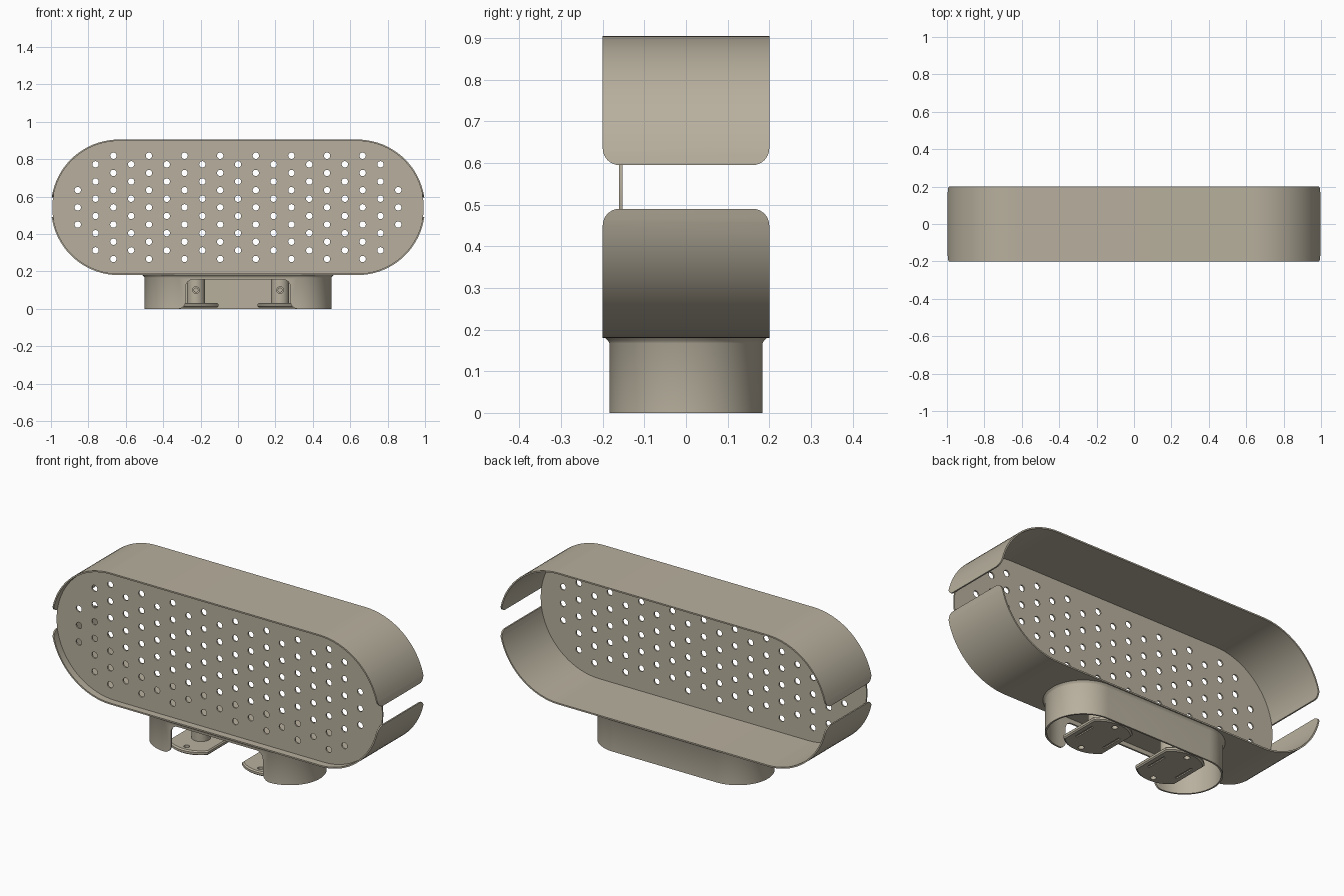
import bpy, bmesh, math
from mathutils import Matrix

if "Cube" in bpy.data.objects:
    bpy.data.objects.remove(bpy.data.objects["Cube"])

CZ, R, HALF = 0.5425, 0.3625, 0.6375      # shell centre height, end radius, half straight

mat = bpy.data.materials.new("warm_grey_tan")
mat.diffuse_color = (0.479, 0.434, 0.342, 1)
mat.use_nodes = True
mat.node_tree.nodes["Principled BSDF"].inputs["Base Color"].default_value = mat.diffuse_color


def finish(name, bm):
    bmesh.ops.recalc_face_normals(bm, faces=bm.faces)
    me = bpy.data.meshes.new(name)
    bm.to_mesh(me)
    bm.free()
    ob = bpy.data.objects.new(name, me)
    me.materials.append(mat)
    bpy.context.collection.objects.link(ob)
    return ob


def select(ob):
    bpy.ops.object.select_all(action='DESELECT')
    ob.select_set(True)
    bpy.context.view_layer.objects.active = ob


def smooth(ob):
    select(ob)
    bpy.ops.object.shade_smooth_by_angle(angle=math.radians(30))


def cut(ob, cutter):
    cutter.hide_render = True
    m = ob.modifiers.new("cut", 'BOOLEAN')
    m.object, m.operation, m.solver = cutter, 'DIFFERENCE', 'EXACT'
    select(ob)
    bpy.ops.object.modifier_apply(modifier=m.name)
    bpy.data.objects.remove(cutter)


def stadium(r, half, n=40):
    pts = []
    for side in (1, -1):
        for i in range(n + 1):
            a = -math.pi / 2 + math.pi * i / n
            pts.append((side * (half + r * math.cos(a)), side * r * math.sin(a)))
    return pts


def loft(name, loops, closed):
    """Skin a list of equal-length 3D loops; either wrap around or cap the ends."""
    bm = bmesh.new()
    vs = [[bm.verts.new(p) for p in lp] for lp in loops]
    k, n = len(vs), len(vs[0])
    for j in range(k if closed else k - 1):
        a, b = vs[j], vs[(j + 1) % k]
        for i in range(n):
            bm.faces.new((a[i], a[(i + 1) % n], b[(i + 1) % n], b[i]))
    if not closed:
        bm.faces.new(vs[0])
        bm.faces.new(vs[-1])
    return finish(name, bm)


def cylinder(bm, r, depth, matrix, seg=24):
    bmesh.ops.create_cone(bm, cap_ends=True, segments=seg, radius1=r, radius2=r,
                          depth=depth, matrix=matrix)


def along_y(x, y, z):
    return Matrix.Translation((x, y, z)) @ Matrix.Rotation(math.pi / 2, 4, 'X')


# outer stadium sleeve
T = 0.008
sleeve = loft("outer_sleeve",
              [[(x, y, CZ + z) for x, z in stadium(R - o, HALF)]
               for o, y in ((0, -0.2), (0, 0.2), (T, 0.2), (T, -0.2))], True)

# side slots with rounded lips
ROUND, SLOT = 0.04, 0.0525
edge = [(-0.25, SLOT + ROUND)]
for i in range(9):
    a = math.pi / 2 * i / 8
    edge.append((-0.2 + ROUND * (1 - math.cos(a)), SLOT + ROUND * (1 - math.sin(a))))
edge += [(-y, z) for y, z in reversed(edge)]
outline = edge + [(y, -z) for y, z in reversed(edge)]
for s in (1, -1):
    cut(sleeve, loft("slot_cutter", [[(s * x, y, CZ + z) for y, z in outline]
                                     for x in (0.8, 1.1)], False))
smooth(sleeve)

# perforated front panel
panel = loft("perforated_panel", [[(x, y, CZ + z) for x, z in stadium(R - T + 0.001, HALF)]
                                  for y in (-0.161, -0.153)], False)
bm = bmesh.new()
for c in range(-9, 10):
    n = 3 if abs(c) == 9 else 7 if c % 2 else 6
    for r in range(n):
        cylinder(bm, 0.017, 0.06, along_y(c * 0.0952, -0.157, CZ + (r - (n - 1) / 2) * 0.092), 20)
cut(panel, finish("hole_cutter", bm))
smooth(panel)

# hollow base skirt with flared top
base = loft("base_skirt",
            [[(x, y, z) for x, y in stadium(0.184 + o, 0.316)]
             for o, z in ((0, 0), (0, 0.167), (0.003, 0.173), (0.011, 0.181),
                          (-0.009, 0.181), (-0.009, 0))], True)

# front opening of the skirt: rounded top, flared foot
W, TOP, r = 0.28, 0.157, 0.04
half = [(W + r, -0.05)]
for i in range(9):
    a = math.pi / 2 * i / 8
    half.append((W + r * (1 - math.sin(a)), r * (1 - math.cos(a))))
for i in range(9):
    a = math.pi / 2 * i / 8
    half.append((W - r + r * math.cos(a), TOP - r + r * math.sin(a)))
outline = half + [(-x, z) for x, z in reversed(half)]
cut(base, loft("opening_cutter", [[(x, y, z) for x, z in outline] for y in (-0.3, -0.02)], False))
smooth(base)

# two feet: truncated round pads on posts
for s, side in ((-1, "left"), (1, "right")):
    cx = s * 0.225

    def pad_loop(o, z):
        pts = []
        for sg in (1, -1):
            lim = math.acos(0.12 / 0.165)
            for i in range(25):
                a = lim + (math.pi - 2 * lim) * i / 24
                k = 1 - o / 0.165
                pts.append((cx + sg * 0.165 * k * math.cos(a), sg * 0.165 * k * math.sin(a), z))
        return pts

    pad = loft(side + "_foot_pad", [pad_loop(0.008, 0.008), pad_loop(0, 0.014), pad_loop(0, 0.026),
                                    pad_loop(0.008, 0.032)], False)
    bm = bmesh.new()
    for y in (-0.125, 0.125):                       # screw holes
        cylinder(bm, 0.015, 0.1, Matrix.Translation((cx, y, 0.02)))
    for x in (-0.085, 0.085):                       # shallow grooves underneath
        bmesh.ops.create_cube(bm, size=1, matrix=Matrix.Translation((cx + x, 0, 0.008))
                              @ Matrix.Diagonal((0.012, 0.12, 0.012, 1)))
    cut(pad, finish("pad_cutter", bm))
    smooth(pad)

    bm = bmesh.new()
    cylinder(bm, 0.048, 0.154, Matrix.Translation((cx, 0, 0.105)), 40)
    post = finish(side + "_foot_post", bm)
    bm = bmesh.new()
    cylinder(bm, 0.018, 0.3, along_y(cx, 0, 0.1))
    cut(post, finish("post_cutter", bm))
    smooth(post)

    # cross pin inside the post
    bm = bmesh.new()
    cylinder(bm, 0.013, 0.07, along_y(cx, 0, 0.1))
    smooth(finish(side + "_cross_pin", bm))
